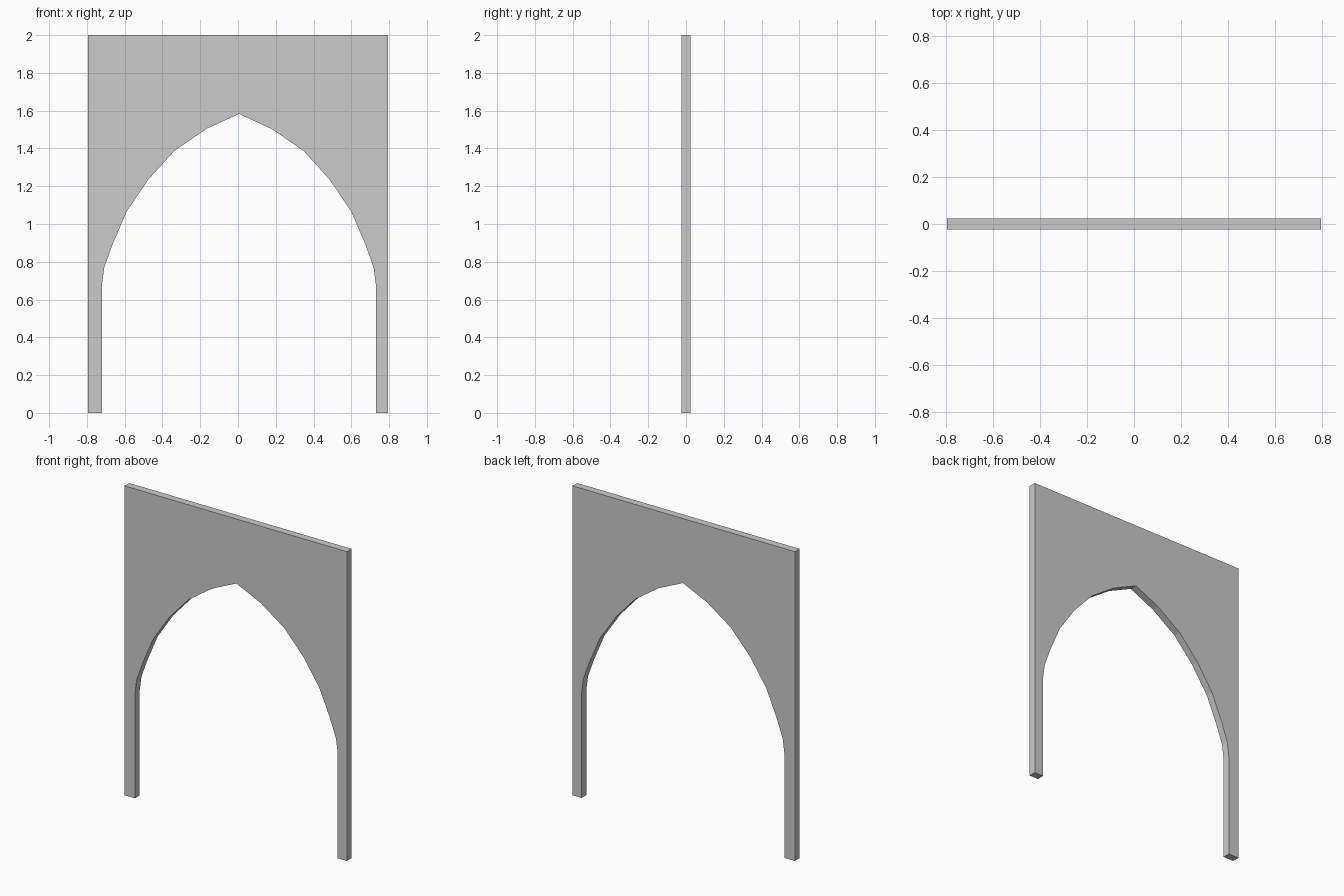
import bpy, bmesh

if "Cube" in bpy.data.objects:
    bpy.data.objects.remove(bpy.data.objects["Cube"])

HALF_W, HEIGHT, HALF_T = 0.795, 2.0, 0.024
OPENING_X = 0.005  # the opening sits slightly off centre

# Half of the pointed arch opening, floor to just below the apex: (offset, z)
half_arch = [(0.725, 0), (0.725, 0.68), (0.713, 0.77), (0.670, 0.89),
             (0.595, 1.065), (0.480, 1.235), (0.342, 1.387), (0.172, 1.504)]
apex = (OPENING_X, 1.583)

# Mirror the half arch and close the outline around the panel
left = [(OPENING_X - x, z) for x, z in half_arch]
right = [(OPENING_X + x, z) for x, z in reversed(half_arch)]
outline = left + [apex] + right + [(HALF_W, 0), (HALF_W, HEIGHT),
                                   (-HALF_W, HEIGHT), (-HALF_W, 0)]

# Extrude the outline through the wall thickness
bm = bmesh.new()
face = bm.faces.new([bm.verts.new((x, -HALF_T, z)) for x, z in outline])
ext = bmesh.ops.extrude_face_region(bm, geom=[face], use_keep_orig=True)
moved = [v for v in ext["geom"] if isinstance(v, bmesh.types.BMVert)]
bmesh.ops.translate(bm, verts=moved, vec=(0, 2 * HALF_T, 0))
bmesh.ops.recalc_face_normals(bm, faces=bm.faces)
bmesh.ops.triangulate(bm, faces=[f for f in bm.faces if len(f.verts) > 4])

mesh = bpy.data.meshes.new("arch_wall")
bm.to_mesh(mesh)
bm.free()
bpy.context.collection.objects.link(bpy.data.objects.new("arch_wall", mesh))
